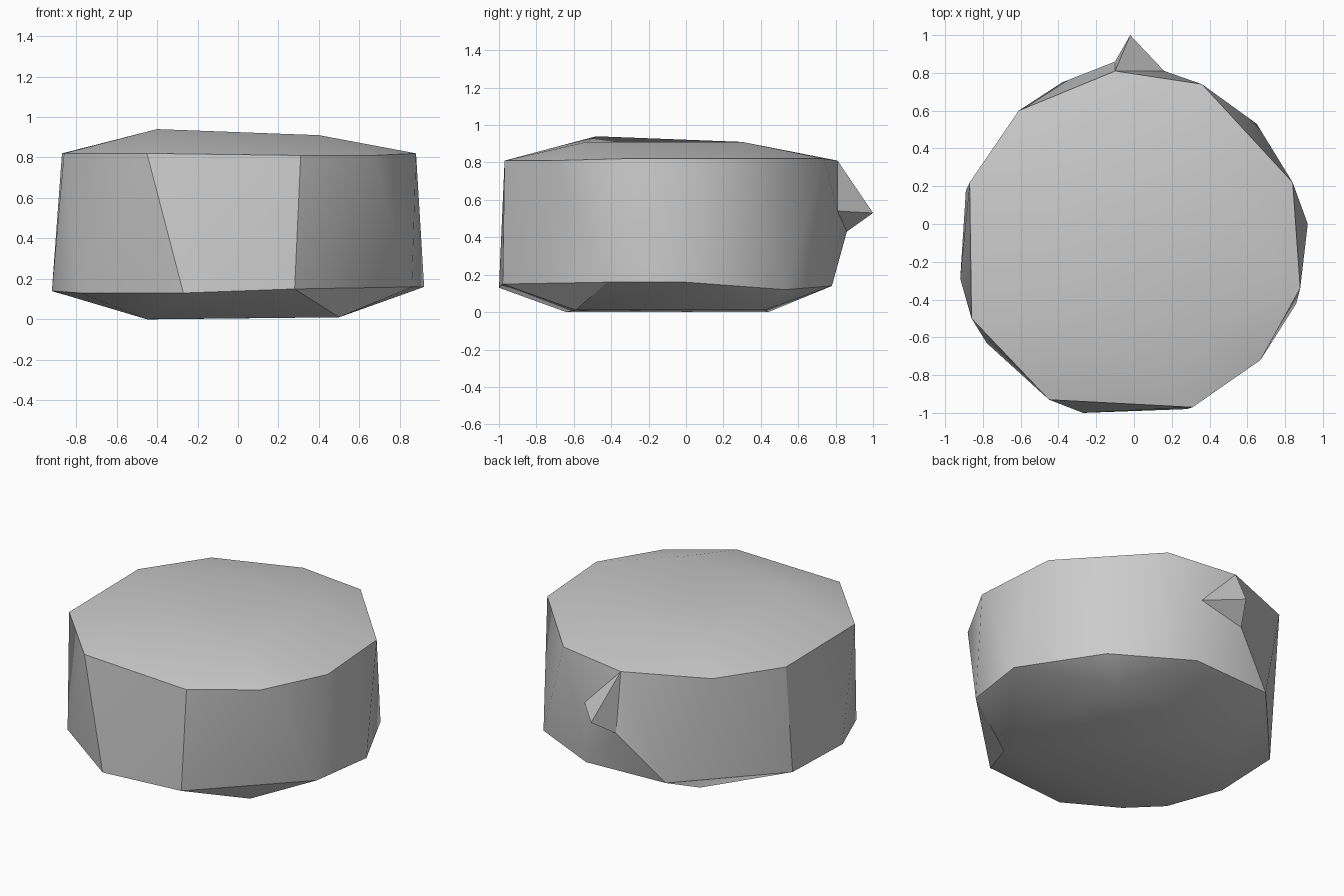
import bpy
import bmesh
import math
from mathutils import Vector

default_cube = bpy.data.objects.get("Cube")
if default_cube:
    bpy.data.objects.remove(default_cube, do_unlink=True)

# Rings of the chipped stone drum, listed counter-clockwise from the front
UPPER_RIM = [(.31, -.97, .81), (.67, -.72, .81), (.88, -.34, .82), (.84, .22, .82),
             (.36, .74, .82), (-.1, .81, .81), (-.61, .6, .82), (-.87, .22, .82),
             (-.86, -.5, .82), (-.45, -.93, .82)]
LOWER_RIM = [(.28, -.98, .15), (.86, -.42, .16), (.92, 0, .16), (.65, .53, .12),
             (.17, .78, .14), (-.38, .75, .14), (-.89, .18, .13), (-.92, -.29, .14),
             (-.78, -.63, .13), (-.27, -1, .13)]
CROWN = [(.4, -.53, .91), (.38, .3, .91), (-.4, .3, .91), (-.4, -.48, .94)]
BASE = [(.5, -.59, .01), (.5, .42, .01), (-.41, .44, 0), (-.45, -.64, 0)]
SPIKE_EDGE = 4

bm = bmesh.new()


def add_points(points):
    return [bm.verts.new(point) for point in points]


def add_bevel(outer, inner):
    """Join a wide ring to a smaller ring by triangles to the nearest corner."""
    edges = list(zip(outer, outer[1:] + outer[:1]))
    nearest = []
    for a, b in edges:
        middle = (a.co + b.co) / 2
        corner = min(inner, key=lambda vert: (vert.co - middle).length)
        nearest.append(corner)
        bm.faces.new((a, b, corner))
    for index, (a, b) in enumerate(edges):
        before, after = nearest[index - 1], nearest[index]
        if before is not after:
            bm.faces.new((a, after, before))


upper = add_points(UPPER_RIM)
lower = add_points(LOWER_RIM)
crown = add_points(CROWN)
base = add_points(BASE)

# Faceted side wall, left open where the spike sits
count = len(upper)
for i in range(count):
    j = (i + 1) % count
    if i != SPIKE_EDGE:
        bm.faces.new((upper[i], lower[i], upper[j]))
        bm.faces.new((lower[i], lower[j], upper[j]))

# Small pointed spike at the back and the wall around its foot
left_foot, right_foot, tip = add_points([(.16, .81, .54), (-.1, .86, .43), (-.02, 1, .53)])
top_a, top_b = upper[SPIKE_EDGE:SPIKE_EDGE + 2]
low_a, low_b = lower[SPIKE_EDGE:SPIKE_EDGE + 2]
for face in ((top_a, low_a, left_foot), (top_a, left_foot, top_b),
             (low_a, right_foot, left_foot), (low_a, low_b, right_foot),
             (low_b, top_b, right_foot), (left_foot, right_foot, tip),
             (right_foot, top_b, tip), (top_b, left_foot, tip)):
    bm.faces.new(face)

# Sloped shoulders and the flat underside
add_bevel(upper, crown)
add_bevel(lower, base)
bm.faces.new(base)

# Shallow dip in the middle of the top
dip = bm.verts.new(Vector((-.07, -.08, .86)))
for a, b in zip(crown, crown[1:] + crown[:1]):
    bm.faces.new((a, b, dip))

bmesh.ops.recalc_face_normals(bm, faces=bm.faces)
mesh = bpy.data.meshes.new("stone_drum")
bm.to_mesh(mesh)
bm.free()

# Plain grey stone
stone = bpy.data.materials.new("grey_stone")
stone.use_nodes = True
colour = (.6, .6, .6, 1)
stone.diffuse_color = colour
stone.node_tree.nodes["Principled BSDF"].inputs["Base Color"].default_value = colour
mesh.materials.append(stone)

drum = bpy.data.objects.new("stone_drum", mesh)
bpy.context.collection.objects.link(drum)
bpy.ops.object.select_all(action="DESELECT")
drum.select_set(True)
bpy.context.view_layer.objects.active = drum
bpy.ops.object.shade_smooth_by_angle(angle=math.radians(30))
